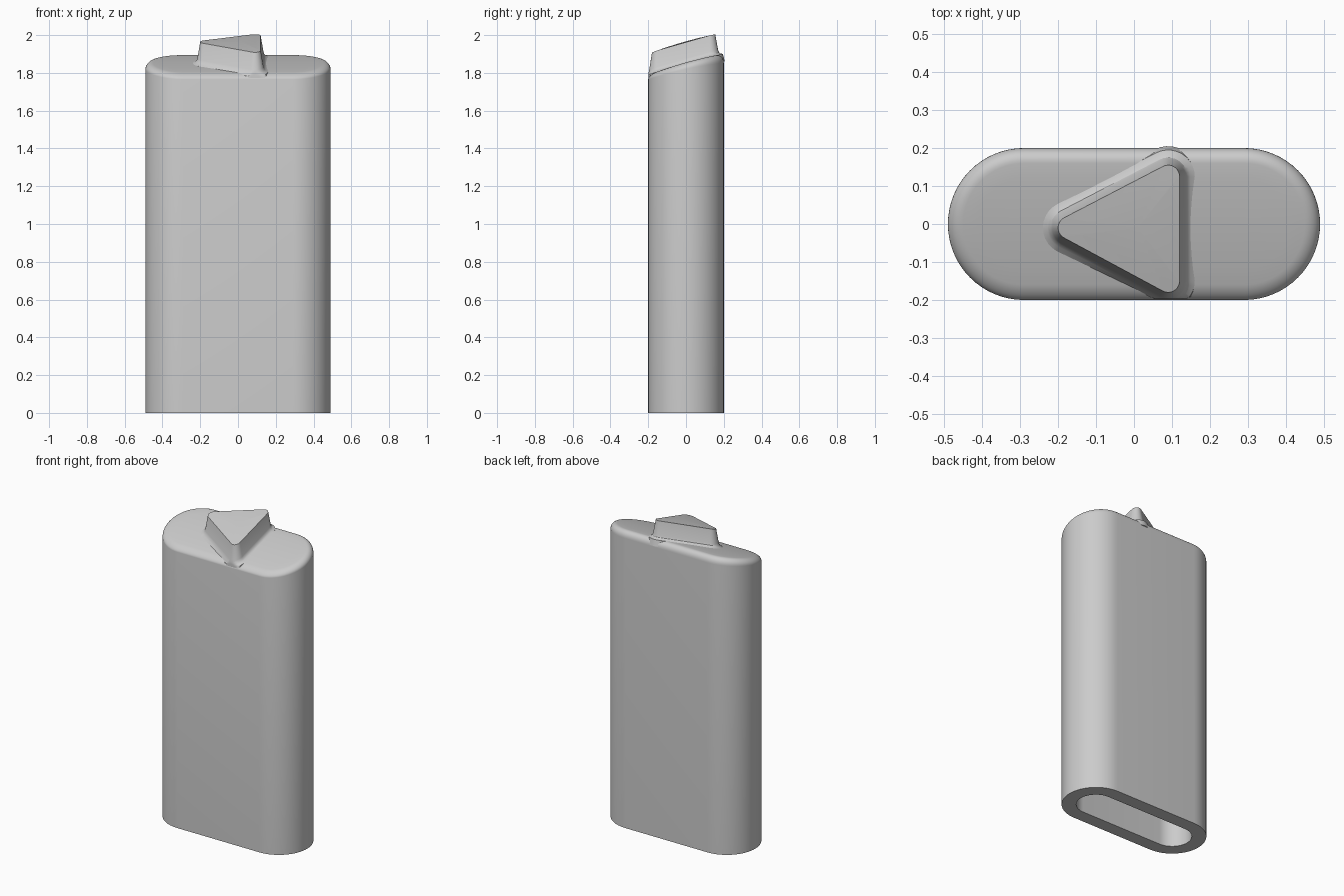
import bpy
import bmesh
from math import sin, cos, pi, atan2
from mathutils import Vector

if "Cube" in bpy.data.objects:
    bpy.data.objects.remove(bpy.data.objects["Cube"])

grey = bpy.data.materials.new("plain grey")
grey.use_nodes = True
grey.diffuse_color = (0.6, 0.6, 0.6, 1)
grey.node_tree.nodes["Principled BSDF"].inputs["Base Color"].default_value = (0.6, 0.6, 0.6, 1)

HALF, RADIUS, WALL, FILLET = 0.29, 0.2, 0.085, 0.04


def slope(y):
    """Height of the slanted, slightly domed top."""
    return 1.855 + 0.28 * y - 0.25 * y * y


def rounded_outline(centres, radius, steps):
    """Counter-clockwise hull of equal circles at the given centres."""
    pts, n = [], len(centres)
    for i, c in enumerate(centres):
        before = Vector(c) - Vector(centres[i - 1])
        after = Vector(centres[(i + 1) % n]) - Vector(c)
        a = atan2(before.y, before.x) - pi / 2
        b = atan2(after.y, after.x) - pi / 2
        sweep = (b - a) % (2 * pi)
        for k in range(steps + 1):
            t = a + sweep * k / steps
            pts.append((c[0] + radius * cos(t), c[1] + radius * sin(t)))
    return pts


def stadium(radius):
    return rounded_outline([(-HALF, 0), (HALF, 0)], radius, 32)


def loft(name, rings, cap_start, cap_end):
    """Skin a list of matching rings of 3D points."""
    bm = bmesh.new()
    loops = [[bm.verts.new(p) for p in ring] for ring in rings]
    for low, high in zip(loops, loops[1:]):
        n = len(low)
        for i in range(n):
            j = (i + 1) % n
            bm.faces.new((low[i], low[j], high[j], high[i]))
    if cap_start:
        bm.faces.new(loops[0][::-1])
    if cap_end:
        bm.faces.new(loops[-1])
    bmesh.ops.recalc_face_normals(bm, faces=bm.faces)
    mesh = bpy.data.meshes.new(name)
    bm.to_mesh(mesh)
    bm.free()
    mesh.materials.append(grey)
    obj = bpy.data.objects.new(name, mesh)
    bpy.context.collection.objects.link(obj)
    bpy.ops.object.select_all(action="DESELECT")
    obj.select_set(True)
    bpy.context.view_layer.objects.active = obj
    bpy.ops.object.shade_smooth_by_angle(angle=pi / 6)
    return obj


# Hollow body: inner ceiling, inner wall, rim, outer wall, fillet, slanted top
inner = RADIUS - WALL
rings = [[(x, y, slope(y) - WALL) for x, y in stadium(r)] for r in (0.01, inner)]
rings.append([(x, y, 0) for x, y in stadium(inner)])
rings.append([(x, y, 0) for x, y in stadium(RADIUS)])
for k in range(9):
    t = k / 8 * pi / 2
    ring = stadium(RADIUS - FILLET * (1 - cos(t)))
    rings.append([(x, y, slope(y) - (0.035 + 0.06 * y) * (1 - sin(t))) for x, y in ring])
for r in (0.12, 0.08, 0.04, 0.01):
    rings.append([(x, y, slope(y)) for x, y in stadium(r)])
loft("body", rings, True, True)

# Tapered triangular button with a flared foot and a curved top
corners = [(-0.17, -0.01), (0.09, -0.15), (0.09, 0.125)]
rings = []
for radius, lift in ((0.08, -0.04), (0.07, 0), (0.058, 0.005), (0.05, 0.012),
                     (0.045, 0.025), (0.03, 0.112)):
    ring = rounded_outline(corners, radius, 10)
    rings.append([(x, max(y, -0.198), slope(y) + lift) for x, y in ring])
mid = (0.01, -0.01)
for scale in (0.75, 0.5, 0.25, 0.05):
    ring = [(mid[0] + (x - mid[0]) * scale, mid[1] + (y - mid[1]) * scale)
            for x, y, z in rings[5]]
    rings.append([(x, y, slope(y) + 0.112) for x, y in ring])
loft("triangle_button", rings, True, True)
